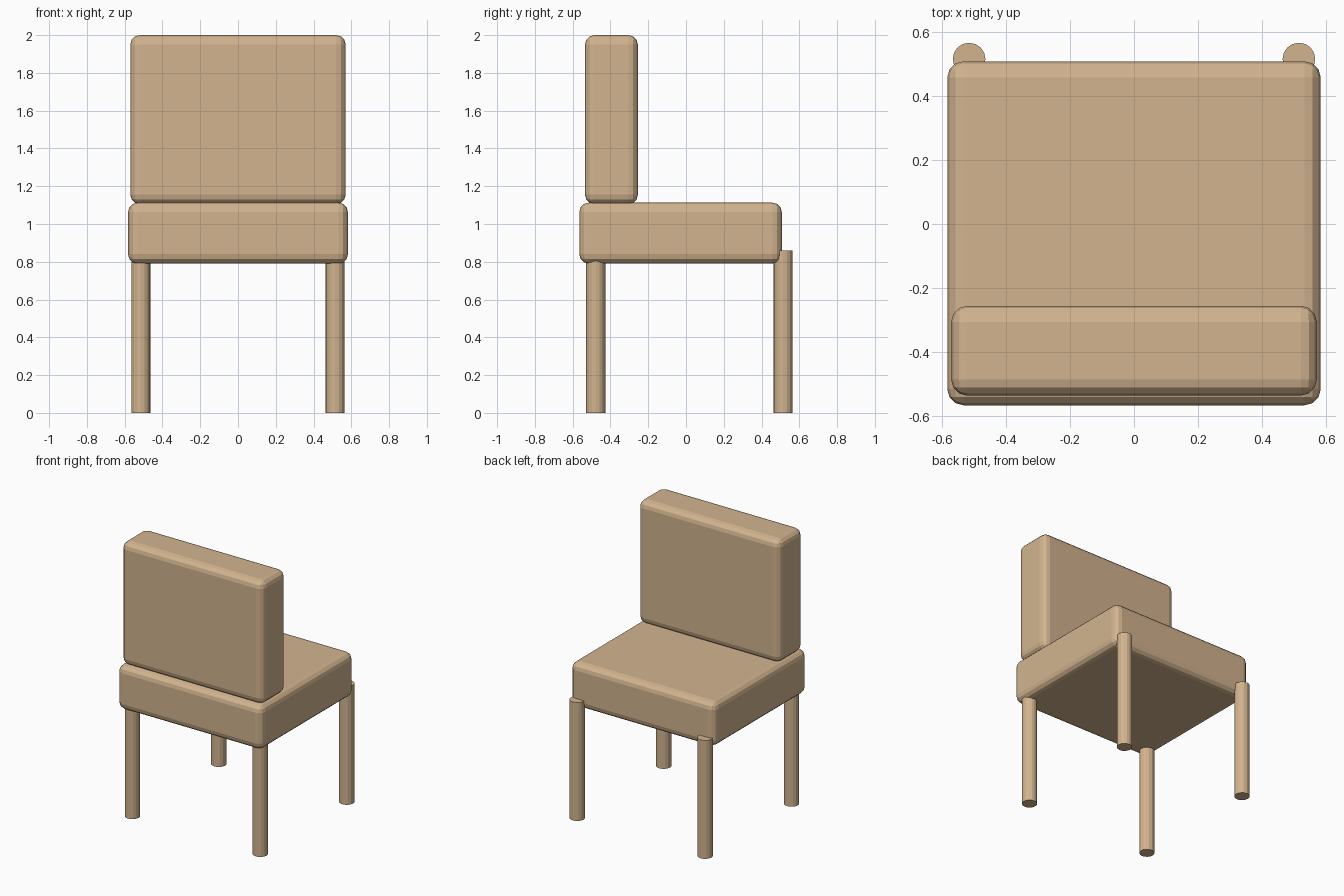
import bpy

if "Cube" in bpy.data.objects:
    bpy.data.objects.remove(bpy.data.objects["Cube"])

# one tan colour for the whole chair
tan = bpy.data.materials.new("tan")
tan.diffuse_color = (0.645, 0.456, 0.275, 1)
tan.use_nodes = True
tan.node_tree.nodes["Principled BSDF"].inputs["Base Color"].default_value = tan.diffuse_color


def cushion(name, lo, hi, bevel=0.05):
    """Rounded box between two corners."""
    bpy.ops.mesh.primitive_cube_add(size=1, location=[(a + b) / 2 for a, b in zip(lo, hi)])
    ob = bpy.context.object
    ob.name = name
    ob.scale = [b - a for a, b in zip(lo, hi)]
    bpy.ops.object.transform_apply(location=False, rotation=False, scale=True)
    mod = ob.modifiers.new("rounded_edges", 'BEVEL')
    mod.width = bevel
    mod.segments = 3
    ob.data.materials.append(tan)


def leg(name, x, y, radius=0.051, height=0.86):
    """Round post standing on the ground."""
    bpy.ops.mesh.primitive_cylinder_add(vertices=16, radius=radius, depth=height,
                                        location=(x, y, height / 2))
    ob = bpy.context.object
    ob.name = name
    ob.data.materials.append(tan)


# seat and backrest
cushion("seat", (-0.582, -0.565, 0.79), (0.582, 0.507, 1.113))
cushion("backrest", (-0.57, -0.535, 1.105), (0.57, -0.255, 2.0))

# four legs; the rear pair pokes out past the seat
for side, x in (("left", -0.514), ("right", 0.514)):
    leg("front_leg_" + side, x, -0.478)
    leg("rear_leg_" + side, x, 0.514)
